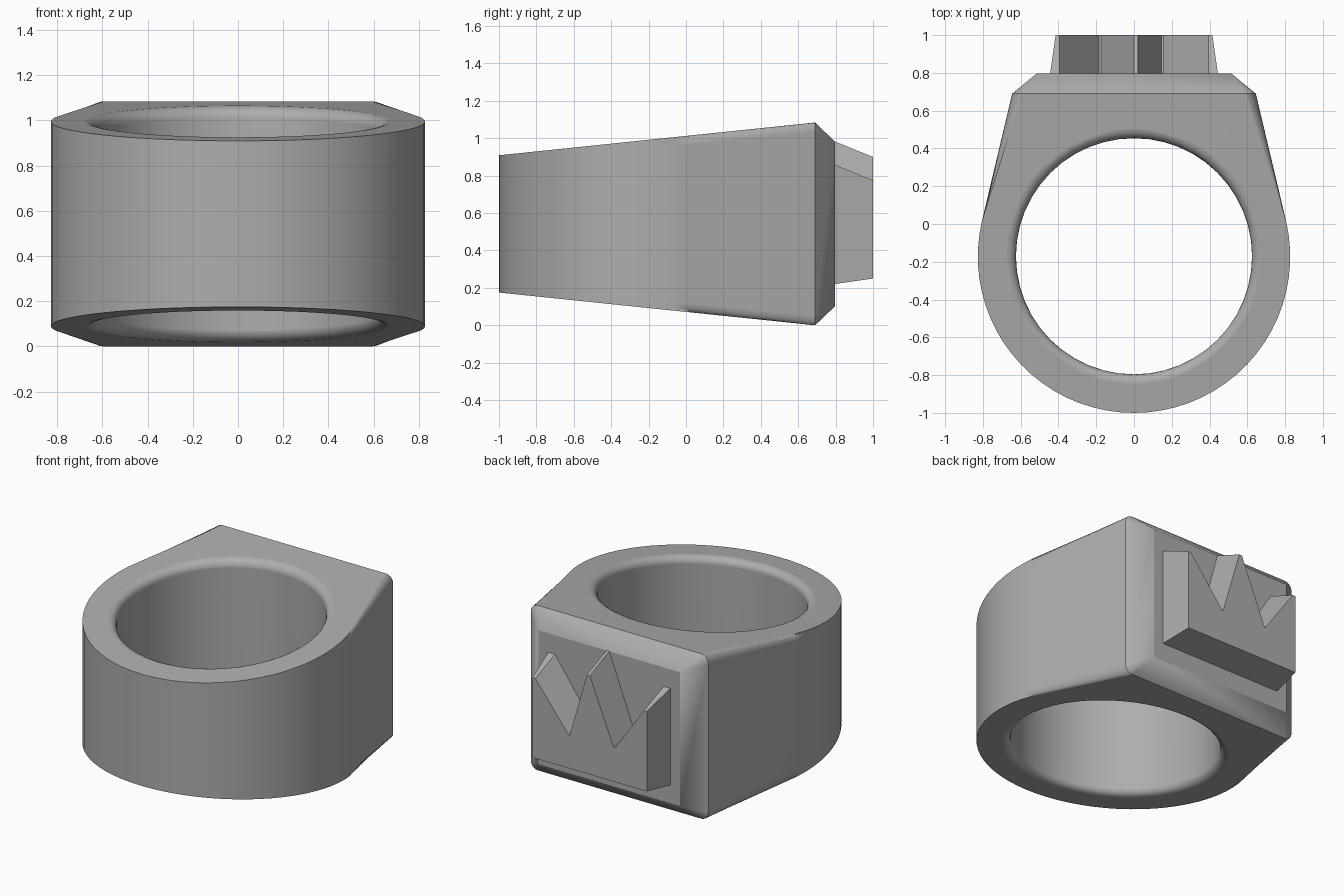
import bpy, bmesh, math
from mathutils import Vector

if "Cube" in bpy.data.objects:
    bpy.data.objects.remove(bpy.data.objects["Cube"])

MID = 0.542          # height of the ring's middle plane
BACK = 0.69          # where the shoulders end
CY = -0.173          # centre of the band
OUTER, INNER = 0.827, 0.625
FILLET = 0.05

metal = bpy.data.materials.new("grey_metal")
metal.use_nodes = True
GREY = (0.42, 0.42, 0.42, 1)
metal.diffuse_color = GREY
metal.node_tree.nodes["Principled BSDF"].inputs["Base Color"].default_value = GREY


def half_height(y):
    """Half the band's height, growing towards the back."""
    return MID + 0.1036 * (y - BACK)


def make_object(name, bm):
    bmesh.ops.recalc_face_normals(bm, faces=bm.faces)
    mesh = bpy.data.meshes.new(name)
    bm.to_mesh(mesh)
    bm.free()
    obj = bpy.data.objects.new(name, mesh)
    bpy.context.collection.objects.link(obj)
    mesh.materials.append(metal)
    return obj


def activate(obj):
    bpy.ops.object.select_all(action="DESELECT")
    obj.select_set(True)
    bpy.context.view_layer.objects.active = obj


def loft(bm, loops):
    """Join closed loops of equal length and cap both ends."""
    rings = [[bm.verts.new(p) for p in loop] for loop in loops]
    n = len(rings[0])
    for a, b in zip(rings, rings[1:]):
        for i in range(n):
            j = (i + 1) % n
            bm.faces.new((a[i], a[j], b[j], b[i]))
    bm.faces.new(rings[0][::-1])
    bm.faces.new(rings[-1])
    return rings


# Band outline: an arc running tangentially into two straight shoulders
start, steps = math.radians(13), 40
outline = [(0.645, BACK)]
for i in range(steps + 1):
    a = start - (math.pi + 2 * start) * i / steps
    outline.append((OUTER * math.cos(a), CY + OUTER * math.sin(a)))
outline.append((-0.645, BACK))

bm = bmesh.new()
loft(bm, [[(x, y, MID + s * half_height(y)) for x, y in outline] for s in (-1, 1)])


def on_back(item):
    return all(v.co.y > BACK - 0.001 for v in item.verts)


# Round the rims, leaving the back edges sharp
rims = [e for e in bm.edges if not on_back(e)
        and (e.verts[0].co.z - MID) * (e.verts[1].co.z - MID) > 0]
bmesh.ops.bevel(bm, geom=rims, offset=FILLET, offset_type="OFFSET",
                segments=5, profile=0.5, affect="EDGES")

# Chamfered signet plate drawn out from the back face
plate = [f for f in bm.faces if on_back(f)]
grown = bmesh.ops.extrude_face_region(bm, geom=plate)["geom"]
bmesh.ops.delete(bm, geom=plate, context="FACES")
for v in (g for g in grown if isinstance(g, bmesh.types.BMVert)):
    v.co = Vector((max(-0.515, min(0.515, v.co.x)), 0.797,
                   max(MID - 0.44, min(MID + 0.44, v.co.z))))
bmesh.ops.remove_doubles(bm, verts=bm.verts, dist=0.0005)
band = make_object("ring_band", bm)

# Finger hole cutter with flared, rounded mouths
flare = [(INNER + FILLET + 0.002, 0.1)]
for i in range(6):
    a = math.pi / 2 * i / 5
    flare.append((INNER + FILLET * (1 - math.sin(a)), -FILLET * (1 - math.cos(a))))
sections = [(r, d, 1) for r, d in flare] + [(r, d, -1) for r, d in reversed(flare)]
loops = []
for r, d, side in sections:
    loop = []
    for i in range(48):
        a = math.tau * i / 48
        y = CY + 0.002 + r * math.sin(a)
        loop.append((r * math.cos(a), y, MID + side * (half_height(y) + d)))
    loops.append(loop)
bm = bmesh.new()
loft(bm, loops)
cutter = make_object("hole_cutter", bm)
cutter.hide_render = True

activate(band)
cut = band.modifiers.new("finger_hole", "BOOLEAN")
cut.operation, cut.solver, cut.object = "DIFFERENCE", "EXACT", cutter
bpy.ops.object.modifier_apply(modifier=cut.name)
bpy.data.objects.remove(cutter)
bpy.ops.object.shade_smooth_by_angle(angle=math.radians(30))
band.modifiers.new("even_shading", "WEIGHTED_NORMAL").keep_sharp = True

# Three-pointed crown: top face outline, then the wider outline at its base
crown_front = [(-0.415, 0.25), (0.415, 0.25), (0.415, 0.775), (0.395, 0.775),
               (0.155, 0.47), (0.145, 0.47), (0.02, 0.9), (0, 0.9),
               (-0.175, 0.475), (-0.185, 0.475), (-0.395, 0.775), (-0.415, 0.775)]


def drafted(x, z):
    rise = -0.03 if z < 0.3 else 0.055 if z < 0.6 else 0.085
    side = 0.03 * (1 if x > 0 else -1) if abs(x) > 0.41 else 0
    return x + side, z + rise


bm = bmesh.new()
loft(bm, [[(x, 1.0, z) for x, z in crown_front],
          [(x, 0.79, z) for x, z in (drafted(*p) for p in crown_front)]])
crown = make_object("crown_emblem", bm)
